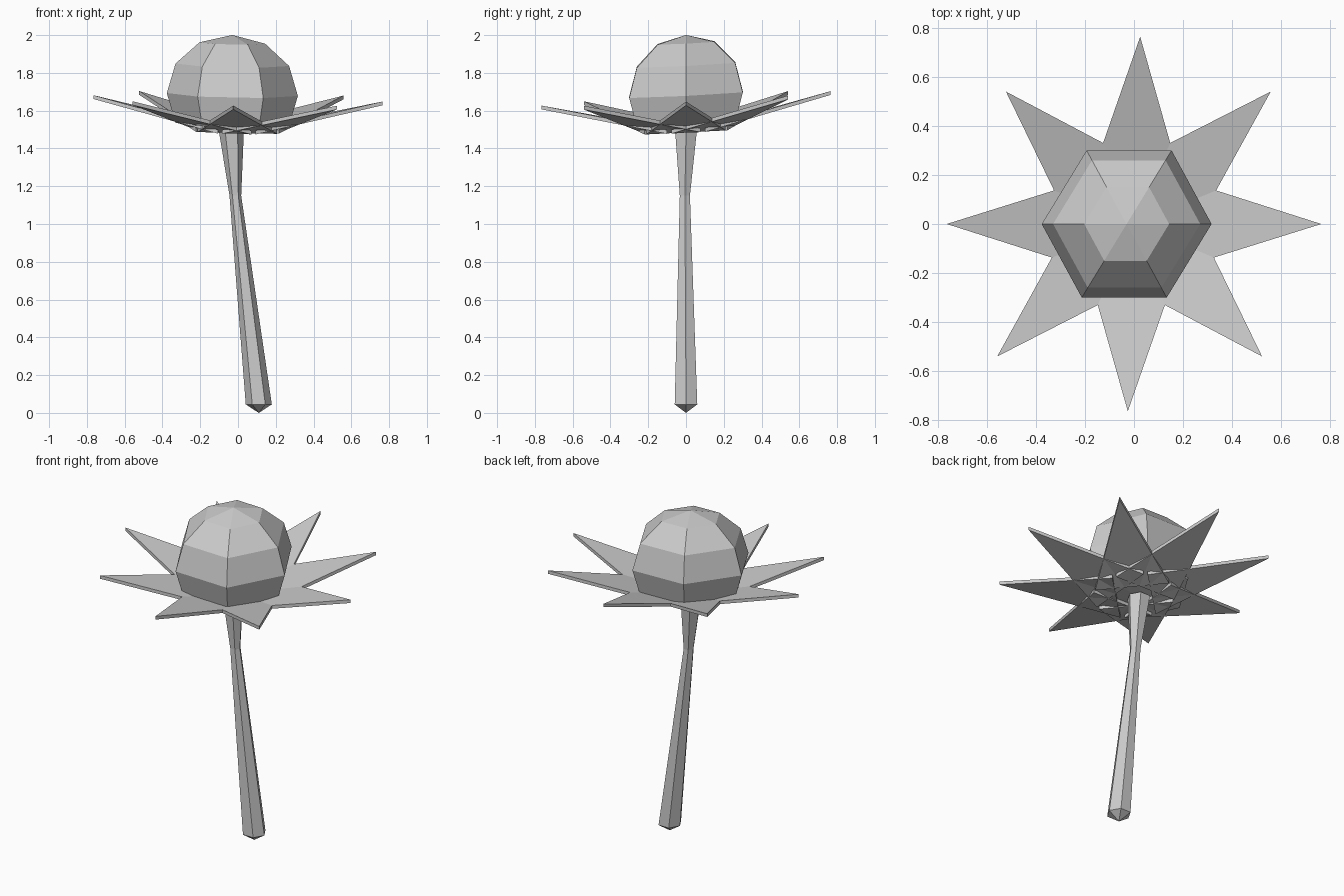
import bpy, bmesh
from math import sin, cos, pi
from mathutils import Vector

if "Cube" in bpy.data.objects:
    bpy.data.objects.remove(bpy.data.objects["Cube"])


def lean(p):
    # slight shear and tilt shared by the whole flower head
    x, y, z = p
    return Vector((x + 0.033 * y, y, z + 0.05 * y - 0.022 * x))


def make_object(name, verts, faces):
    mesh = bpy.data.meshes.new(name)
    mesh.from_pydata([tuple(v) for v in verts], [], faces)
    bm = bmesh.new()
    bm.from_mesh(mesh)
    bmesh.ops.recalc_face_normals(bm, faces=bm.faces)
    bm.to_mesh(mesh)
    bm.free()
    obj = bpy.data.objects.new(name, mesh)
    bpy.context.collection.objects.link(obj)
    return obj


def loft(name, bottom, rings, top, sides=6, warp=Vector):
    # rings of (x, y, z, radius), closed with a point at each end
    verts = [warp(bottom)]
    for x, y, z, r in rings:
        for i in range(sides):
            a = 2 * pi * i / sides
            verts.append(warp((x + r * cos(a), y + r * sin(a), z)))
    verts.append(warp(top))
    last = len(verts) - 1
    end = last - sides
    faces = []
    for i in range(sides):
        j = (i + 1) % sides
        faces.append((0, 1 + j, 1 + i))
        faces.append((end + i, end + j, last))
        for k in range(len(rings) - 1):
            a, b = 1 + k * sides, 1 + (k + 1) * sides
            faces.append((a + i, a + j, b + j, b + i))
    return make_object(name, verts, faces)


# leaning six-sided stem, pinched near the top
loft("stem", (0.11, 0, 0),
     [(0.11, 0, 0.045, 0.069), (-0.014, -0.006, 1.15, 0.031),
      (-0.035, 0, 1.49, 0.066)],
     (-0.035, 0, 1.51))

# faceted flower centre
R, H, CX, CZ = 0.347, 0.315, -0.03, 1.685
rings = [(CX, 0, CZ - H * cos(t * pi / 6), R * sin(t * pi / 6))
         for t in (2, 3, 4, 5)]
loft("flower_centre", (CX, 0, 1.50), rings, (CX, 0, 2.0), warp=lean)

# eight thin triangular petals
for n in range(8):
    a = n * pi / 4
    verts = []
    for dz in (-0.01, 0.01):
        for r, s, z in ((0.765, 0, 1.655), (0.10, 0.21, 1.497), (0.10, -0.21, 1.497)):
            verts.append(lean((r * cos(a) - s * sin(a),
                               r * sin(a) + s * cos(a), z + dz)))
    make_object(f"petal_{n + 1}", verts,
                [(0, 1, 2), (3, 5, 4), (0, 3, 4, 1), (1, 4, 5, 2), (2, 5, 3, 0)])
